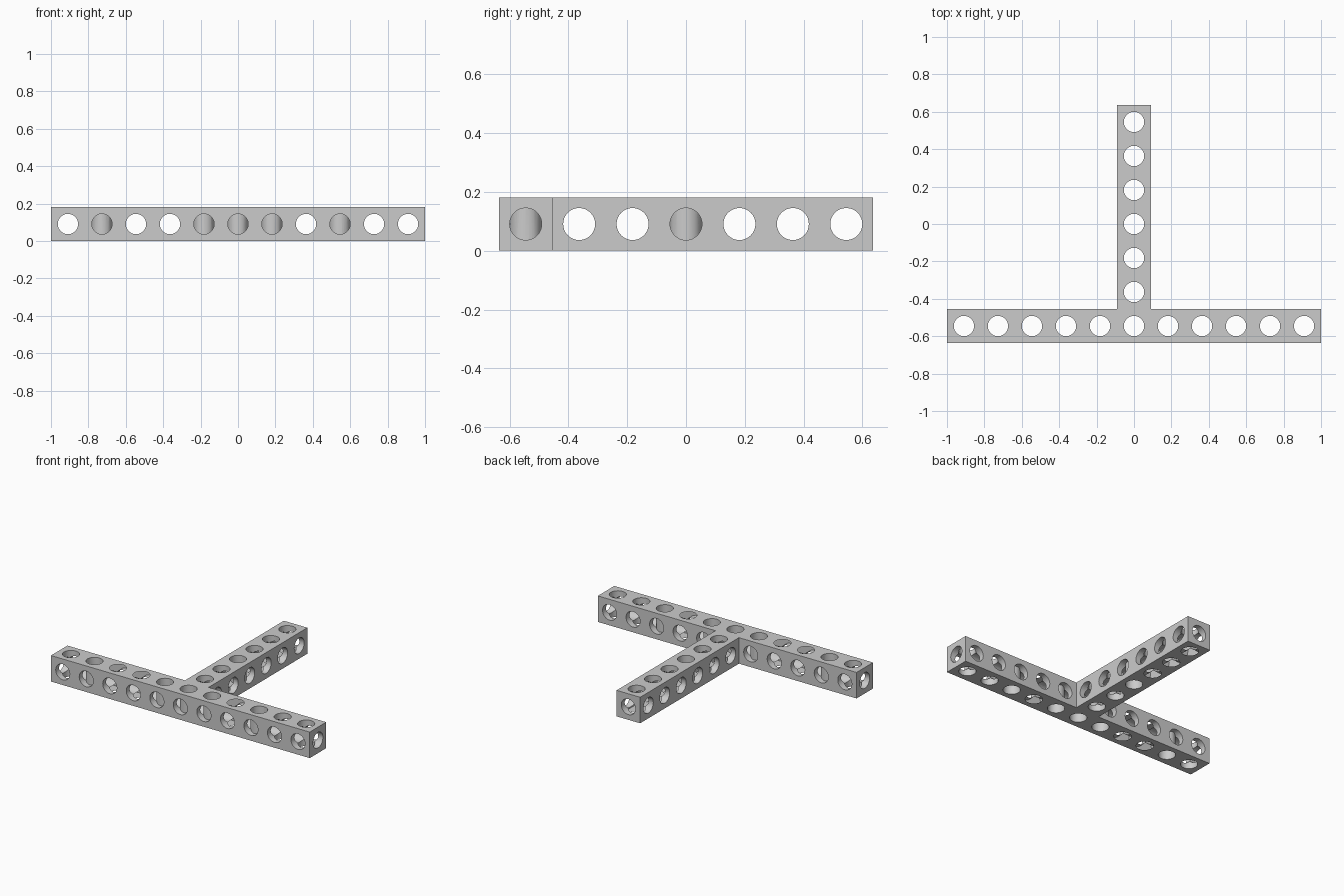
import bpy
import bmesh
import math
from mathutils import Matrix, Vector

cube = bpy.data.objects.get("Cube")
if cube:
    bpy.data.objects.remove(cube, do_unlink=True)

PITCH = 2 / 11          # hole spacing, equal to the beam thickness
HALF = PITCH / 2
RADIUS = 0.0545
BAR_Y = -3 * PITCH      # centre line of the cross bar
STEM_END = 3 * PITCH + HALF

grey = bpy.data.materials.new("light grey")
grey.use_nodes = True
colour = (0.6, 0.6, 0.6, 1)
grey.diffuse_color = colour
grey.node_tree.nodes["Principled BSDF"].inputs["Base Color"].default_value = colour


def make_object(name, bm):
    mesh = bpy.data.meshes.new(name)
    bmesh.ops.recalc_face_normals(bm, faces=bm.faces)
    bm.to_mesh(mesh)
    bm.free()
    mesh.materials.append(grey)
    obj = bpy.data.objects.new(name, mesh)
    bpy.context.collection.objects.link(obj)
    return obj


def drill(name, axis, bores):
    """One cutter holding parallel rods; bores lists (centre, length)."""
    turn = Vector((0, 0, 1)).rotation_difference(Vector(axis)).to_matrix().to_4x4()
    bm = bmesh.new()
    for centre, length in bores:
        bmesh.ops.create_cone(bm, cap_ends=True, segments=32, radius1=RADIUS,
                              radius2=RADIUS, depth=length,
                              matrix=Matrix.Translation(centre) @ turn)
    cutter = make_object(name, bm)
    cutter.hide_render = True
    return cutter


# Solid T-shaped body
bar_back, bar_front = BAR_Y + HALF, BAR_Y - HALF
right_half = [(1, bar_front), (1, bar_back), (HALF, bar_back), (HALF, STEM_END)]
outline = right_half + [(-x, y) for x, y in reversed(right_half)]
bm = bmesh.new()
base = bm.faces.new([bm.verts.new((x, y, 0)) for x, y in outline])
top = bmesh.ops.extrude_face_region(bm, geom=[base])["geom"]
bmesh.ops.translate(bm, vec=(0, 0, PITCH),
                    verts=[v for v in top if isinstance(v, bmesh.types.BMVert)])
beam = make_object("perforated_t_beam", bm)

# Hole centres along the bar and the stem
bar = [Vector((i * PITCH, BAR_Y, HALF)) for i in range(-5, 6)]
stem = [Vector((0, i * PITCH, HALF)) for i in range(-2, 4)]
SHORT = PITCH + 0.04

cutters = [
    drill("bores_across", (1, 0, 0),
          [(bar[5], 2.1)] + [(c, SHORT) for c in stem]),
    drill("bores_front_to_back", (0, 1, 0),
          [(Vector((0, 0, HALF)), 1.4)] + [(c, SHORT) for c in bar if abs(c.x) > HALF]),
    drill("bores_upright", (0, 0, 1), [(c, SHORT) for c in bar + stem]),
]
for cutter in cutters:
    mod = beam.modifiers.new(cutter.name, "BOOLEAN")
    mod.operation = "DIFFERENCE"
    mod.solver = "EXACT"
    mod.object = cutter

# Bake the drilled shape and drop the cutters
graph = bpy.context.evaluated_depsgraph_get()
drilled = bpy.data.meshes.new_from_object(beam.evaluated_get(graph))
beam.modifiers.clear()
beam.data = drilled
for cutter in cutters:
    bpy.data.objects.remove(cutter, do_unlink=True)

# Smooth bore walls, crisp edges
bpy.ops.object.select_all(action="DESELECT")
beam.select_set(True)
bpy.context.view_layer.objects.active = beam
bpy.ops.object.shade_smooth_by_angle(angle=math.radians(30))
